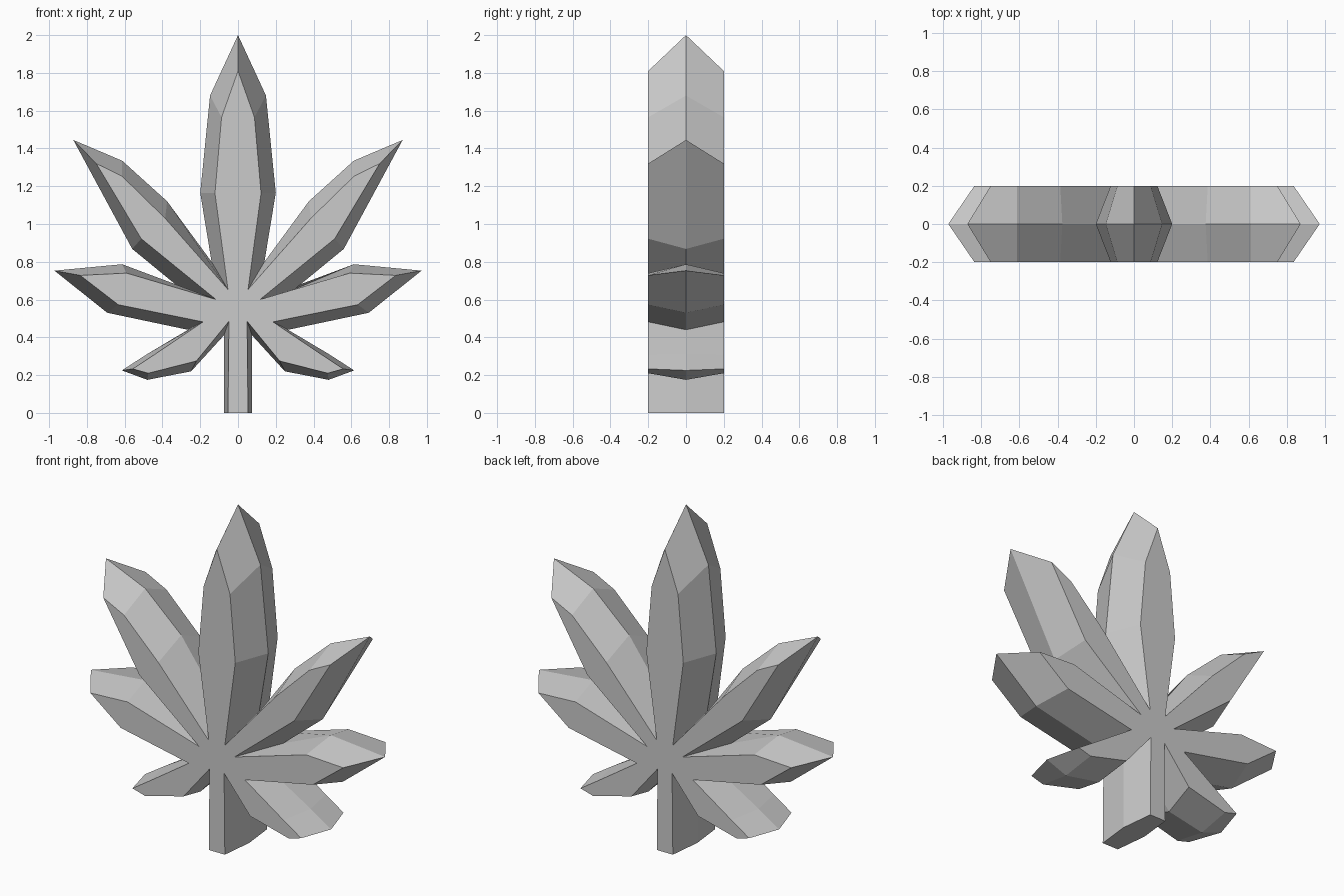
import bpy, bmesh

HALF = 0.2  # half thickness

# Right half of the leaf, stem to tip: (ridge x, ridge z, flat face x, flat face z)
half = [
    (0.075, 0.0, 0.053, 0.0),        # stem foot
    (0.075, 0.41, 0.048, 0.485),     # stem notch
    (0.248, 0.22, 0.22, 0.275),      # lower leaflet
    (0.48, 0.175, 0.475, 0.21),
    (0.615, 0.225, 0.557, 0.233),
    (0.48, 0.312, 0.44, 0.31),
    (0.265, 0.44, 0.185, 0.482),     # notch
    (0.692, 0.53, 0.634, 0.573),     # side leaflet
    (0.972, 0.753, 0.835, 0.728),
    (0.613, 0.787, 0.59, 0.74),
    (0.30, 0.655, 0.116, 0.60),      # notch
    (0.56, 0.868, 0.512, 0.922),     # upper leaflet
    (0.872, 1.445, 0.75, 1.32),
    (0.613, 1.335, 0.613, 1.252),
    (0.375, 1.12, 0.386, 1.03),
    (0.14, 0.80, 0.053, 0.653),      # notch
    (0.20, 1.165, 0.122, 1.163),     # top leaflet
    (0.148, 1.68, 0.087, 1.565),
]
tip = [(0, 2.0, 0, 1.81)]
outline = half + tip + [(-a, b, -c, d) for a, b, c, d in reversed(half)]

# Three rings: front face, wide middle ridge, back face
bm = bmesh.new()
front = [bm.verts.new((p[2], -HALF, p[3])) for p in outline]
ridge = [bm.verts.new((p[0], 0, p[1])) for p in outline]
back = [bm.verts.new((p[2], HALF, p[3])) for p in outline]

# Bevelled sides and flat caps
n = len(outline)
for r0, r1 in ((front, ridge), (ridge, back)):
    for i in range(n):
        j = (i + 1) % n
        bm.faces.new((r0[i], r0[j], r1[j], r1[i]))
bm.faces.new(front)
bm.faces.new(back)
bmesh.ops.recalc_face_normals(bm, faces=bm.faces)

mesh = bpy.data.meshes.new("leaf")
bm.to_mesh(mesh)
bm.free()
bpy.context.collection.objects.link(bpy.data.objects.new("leaf", mesh))
